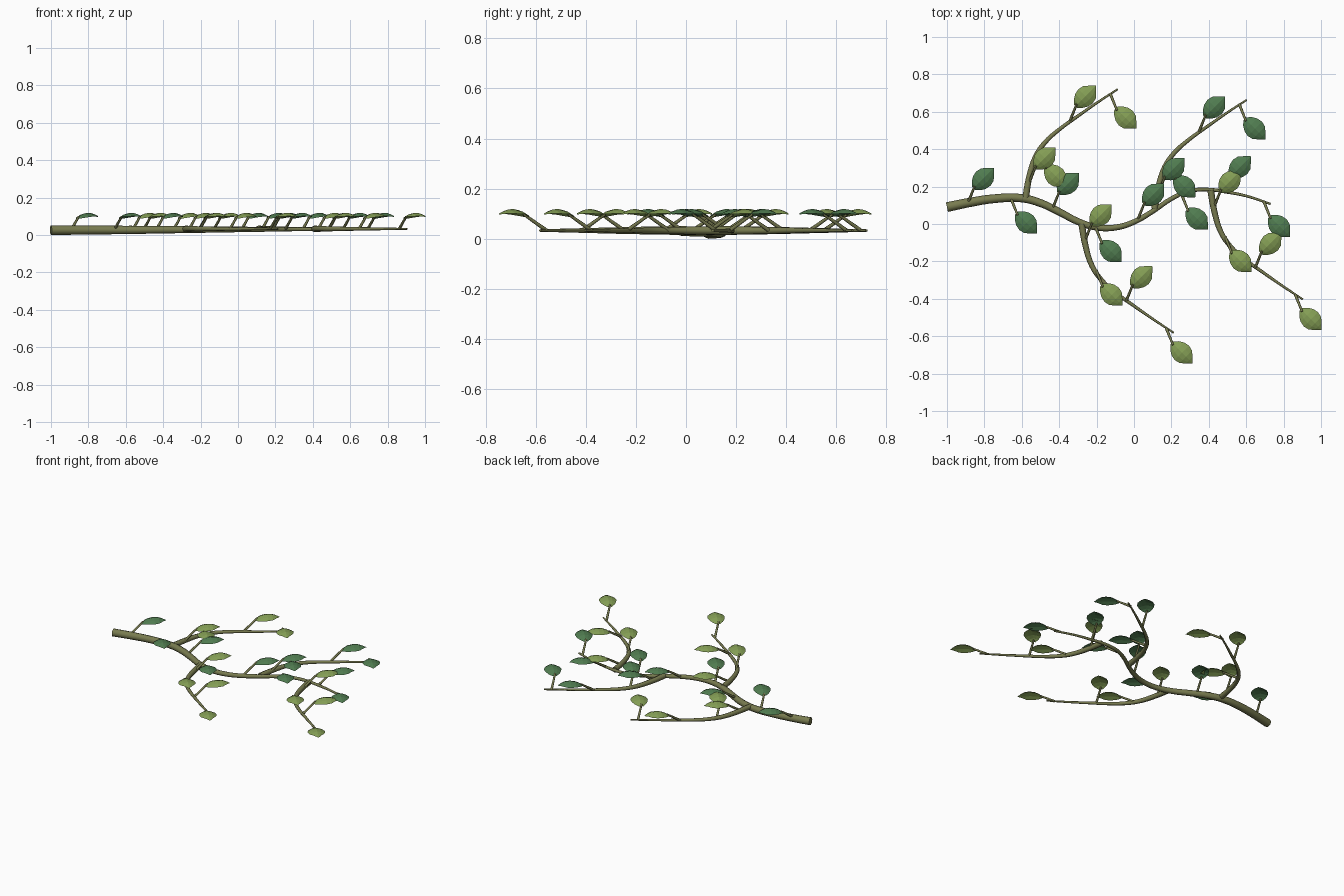
import bpy
from mathutils import Matrix
from math import radians

if "Cube" in bpy.data.objects:
    bpy.data.objects.remove(bpy.data.objects["Cube"])


def material(name, rgb):
    m = bpy.data.materials.new(name)
    m.diffuse_color = (*rgb, 1)
    m.use_nodes = True
    m.node_tree.nodes["Principled BSDF"].inputs["Base Color"].default_value = m.diffuse_color
    return m


BARK = material("bark", (0.19, 0.2, 0.08))
LIGHT = material("light_leaf", (0.23, 0.34, 0.09))
DARK = material("dark_leaf", (0.08, 0.2, 0.08))


def tube(name, pts, r0, r1, resolution=4, sides=2):
    """Tapered round stem through the given points."""
    cu = bpy.data.curves.new(name, 'CURVE')
    cu.dimensions = '3D'
    cu.bevel_depth = 1
    cu.bevel_resolution = sides
    cu.resolution_u = resolution
    cu.use_fill_caps = True
    sp = cu.splines.new('BEZIER')
    sp.bezier_points.add(len(pts) - 1)
    for i, (bp, p) in enumerate(zip(sp.bezier_points, pts)):
        bp.co = p
        bp.handle_left_type = bp.handle_right_type = 'AUTO'
        bp.radius = r0 + (r1 - r0) * i / (len(pts) - 1)
    ob = bpy.data.objects.new(name, cu)
    bpy.context.collection.objects.link(ob)
    bpy.ops.object.select_all(action='DESELECT')
    ob.select_set(True)
    bpy.context.view_layer.objects.active = ob
    bpy.ops.object.convert(target='MESH')
    ob = bpy.context.object
    ob.data.materials.append(BARK)
    bpy.ops.object.shade_smooth_by_angle(angle=radians(50))
    return ob


def leaf_mesh(mat):
    """Leaf blade along +x, arched and folded down from the midrib."""
    # distance along, half width, midrib height, edge drop
    rows = [(0, 0.012, 0.090, 0.003), (0.02, 0.033, 0.104, 0.012),
            (0.045, 0.048, 0.114, 0.017), (0.075, 0.054, 0.119, 0.020),
            (0.105, 0.047, 0.117, 0.017), (0.13, 0.025, 0.109, 0.008),
            (0.154, 0.001, 0.097, 0)]
    verts, faces = [], []
    for x, w, z, d in rows:
        for t in (-1, -0.5, 0, 0.5, 1):
            verts.append((x, w * t, z - d * abs(t) ** 1.5))
    for i in range(len(rows) - 1):
        for j in range(4):
            a = i * 5 + j
            faces.append((a, a + 5, a + 6, a + 1))
    me = bpy.data.meshes.new("leaf_blade")
    me.from_pydata(verts, [], faces)
    me.materials.append(mat)
    return me


LIGHT_MESH, DARK_MESH = leaf_mesh(LIGHT), leaf_mesh(DARK)


def leaf(x, y, side, mesh):
    """Stalk rising from the twig, with a blade turned 45 degrees outwards."""
    bx, by = x + 0.030, y + side * 0.078
    tube("leaf_stalk", [(x, y, 0.034), (bx + 0.006, by + side * 0.012, 0.098)],
         0.008, 0.006, 1, 2)
    ob = bpy.data.objects.new("leaf_blade", mesh)
    ob.matrix_world = Matrix.Translation((bx, by, 0)) @ Matrix.Rotation(radians(45 * side), 4, 'Z')
    bpy.context.collection.objects.link(ob)


# main stem
path = [(-1, 0.09), (-0.88, 0.115), (-0.75, 0.135), (-0.6, 0.138), (-0.5, 0.112),
        (-0.4, 0.065), (-0.3, 0.013), (-0.2, -0.018), (-0.1, -0.019), (0, 0.011),
        (0.1, 0.068), (0.2, 0.135), (0.29, 0.175), (0.4, 0.184), (0.5, 0.17),
        (0.6, 0.15), (0.73, 0.107)]
n = len(path) - 1
tube("main_stem", [(x, y, 0.026 + 0.007 * i / n) for i, (x, y) in enumerate(path)], 0.026, 0.006)

# leaves along the main stem, alternating sides
for x, y, side in [(-0.888, 0.112, 1), (-0.658, 0.137, -1), (-0.434, 0.086, 1), (-0.206, -0.016, -1),
                   (0.022, 0.028, 1), (0.255, 0.157, -1), (0.485, 0.175, 1), (0.695, 0.118, -1)]:
    leaf(x, y, side, DARK_MESH)

# four side branches, mirrored alternately, each with four leaves
bend = [(0, 0), (0.02, 0.115), (0.055, 0.225), (0.105, 0.3), (0.18, 0.368),
        (0.28, 0.44), (0.385, 0.513), (0.493, 0.584)]
nodes = [(0.02, 0.085), (0.078, 0.25), (0.238, 0.415), (0.453, 0.56)]
for ox, oy, m, mesh in [(-0.58, 0.137, 1, LIGHT_MESH), (-0.28, 0.002, -1, LIGHT_MESH),
                        (0.11, 0.08, 1, DARK_MESH), (0.41, 0.181, -1, LIGHT_MESH)]:
    tube("side_branch", [(ox + x, oy + m * y, 0.033) for x, y in bend], 0.018, 0.005)
    for k, (x, y) in enumerate(nodes):
        leaf(ox + x, oy + m * y, 1 if k % 2 == 0 else -1, mesh)
